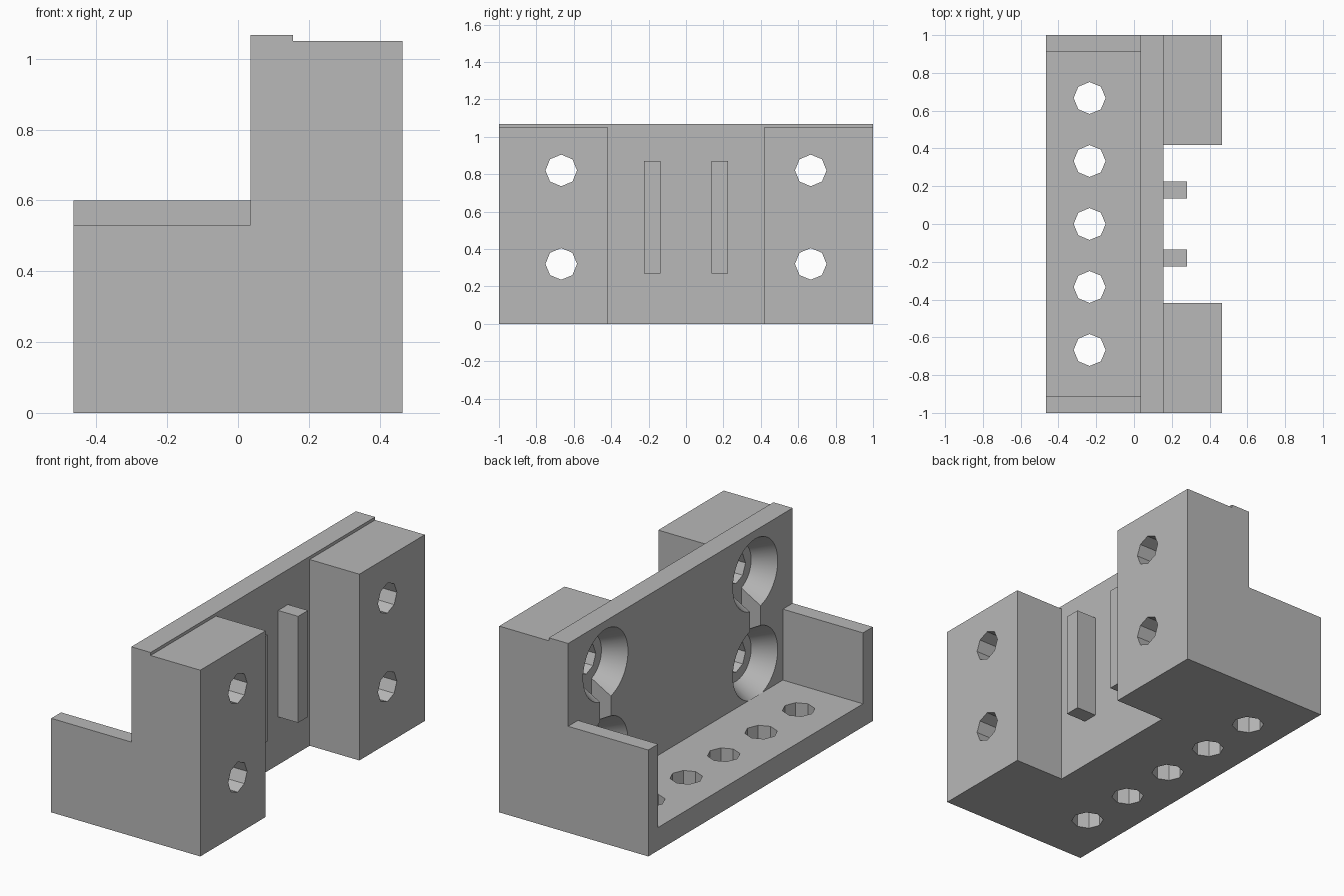
import bpy, bmesh, math
from mathutils import Matrix, Vector

cube = bpy.data.objects.get("Cube")
if cube:
    bpy.data.objects.remove(cube, do_unlink=True)

grey = bpy.data.materials.new("plain_grey")
grey.use_nodes = True
COLOUR = (0.48, 0.48, 0.48, 1)
grey.diffuse_color = COLOUR
grey.node_tree.nodes["Principled BSDF"].inputs["Base Color"].default_value = COLOUR


def make_object(name, bm):
    bmesh.ops.recalc_face_normals(bm, faces=bm.faces[:])
    mesh = bpy.data.meshes.new(name)
    bm.to_mesh(mesh)
    bm.free()
    mesh.materials.append(grey)
    obj = bpy.data.objects.new(name, mesh)
    bpy.context.collection.objects.link(obj)
    return obj


def box(name, low, high):
    low, high = Vector(low), Vector(high)
    bm = bmesh.new()
    place = Matrix.Translation((low + high) / 2) @ Matrix.Diagonal((*(high - low), 1))
    bmesh.ops.create_cube(bm, size=1, matrix=place)
    return make_object(name, bm)


def drill(name, centre, r1, r2, depth, sides, along_x):
    bm = bmesh.new()
    turn = Matrix.Rotation(math.pi / 2 if along_x else 0, 4, "Y")
    bmesh.ops.create_cone(bm, cap_ends=True, segments=sides, radius1=r1, radius2=r2,
                          depth=depth, matrix=Matrix.Translation(centre) @ turn)
    return make_object(name, bm)


def activate(obj):
    bpy.ops.object.select_all(action="DESELECT")
    obj.select_set(True)
    bpy.context.view_layer.objects.active = obj


def cut(target, cutter):
    activate(target)
    mod = target.modifiers.new("cut", "BOOLEAN")
    mod.operation = "DIFFERENCE"
    mod.solver = "EXACT"
    mod.object = cutter
    bpy.ops.object.modifier_apply(modifier=mod.name)
    bpy.data.objects.remove(cutter, do_unlink=True)


# Main dimensions
BACK, FRONT = -0.465, 0.465
PLATE_A, PLATE_B = 0.035, 0.155
FLOOR, WALL_Y, GAP_Y = 0.13, 0.9125, 0.417
HOLE_R, HOLE_Y = 0.0845, 0.667
LOW_Z, HIGH_Z = 0.32, 0.82

# Stepped body, extruded along y
profile = [(BACK, 0), (FRONT, 0), (FRONT, 1.05), (PLATE_B, 1.05),
           (PLATE_B, 1.067), (PLATE_A, 1.067), (PLATE_A, 0.6), (BACK, 0.6)]
bm = bmesh.new()
side = bm.faces.new([bm.verts.new((x, -1, z)) for x, z in profile])
swept = bmesh.ops.extrude_face_region(bm, geom=[side])["geom"]
bmesh.ops.translate(bm, vec=(0, 2, 0),
                    verts=[v for v in swept if isinstance(v, bmesh.types.BMVert)])
body = make_object("bracket_body", bm)

# Tray pocket, lower end wall and the gap between the two blocks
cut(body, box("pocket_cutter", (-0.7, -WALL_Y, FLOOR), (PLATE_A, WALL_Y, 1.3)))
cut(body, box("low_wall_cutter", (-0.7, -1.2, 0.53), (PLATE_A, -0.8, 1.3)))
cut(body, box("gap_cutter", (PLATE_B, -GAP_Y, -0.2), (0.7, GAP_Y, 1.3)))

# Countersunk screw holes joined by a narrow slot on each side
for s in (-1, 1):
    y = s * HOLE_Y
    for z in (LOW_Z, HIGH_Z):
        cut(body, drill("sink_cutter", ((PLATE_A + PLATE_B) / 2, y, z),
                        0.2, 0.135, PLATE_B - PLATE_A, 48, True))
        cut(body, drill("hole_cutter", (0.35, y, z), HOLE_R, HOLE_R, 0.55, 8, True))
    cut(body, box("slot_cutter", (0, y - 0.047, LOW_Z + 0.1),
                  (PLATE_B, y + 0.047, HIGH_Z - 0.1)))

# Row of holes through the tray floor
for i in range(-2, 3):
    cut(body, drill("floor_cutter", (-0.235, i * HOLE_Y / 2, 0),
                    HOLE_R, HOLE_R, 0.5, 8, False))

activate(body)
bpy.ops.object.shade_smooth_by_angle(angle=math.radians(30))

# Two upright ribs between the blocks
for name, y in (("rib_right", -0.18), ("rib_left", 0.18)):
    box(name, (PLATE_B, y - 0.044, 0.27), (0.28, y + 0.044, 0.87))
